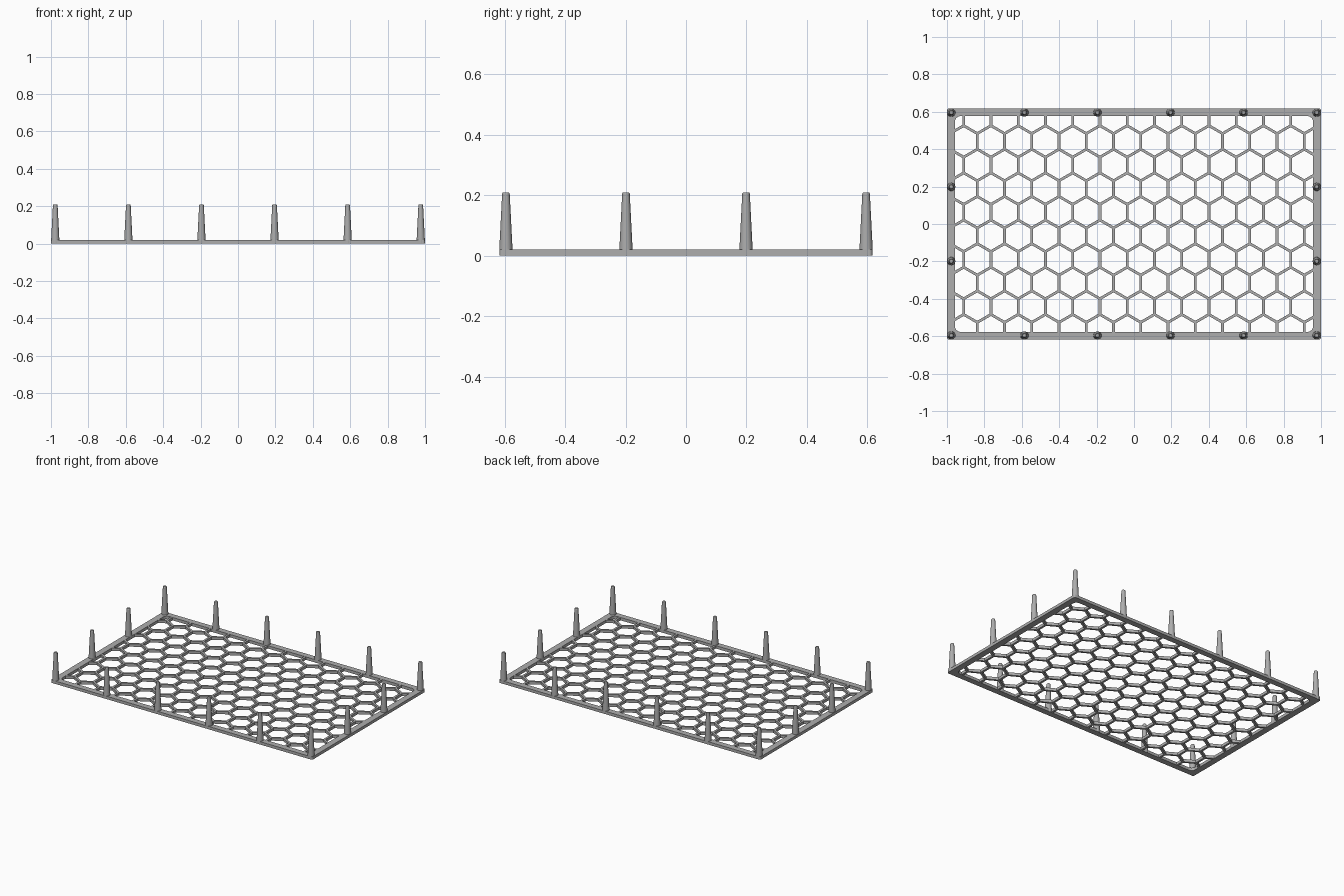
import bpy, bmesh, math
from mathutils import Vector

cube = bpy.data.objects.get("Cube")
if cube:
    bpy.data.objects.remove(cube, do_unlink=True)

# Overall dimensions
HALF_X, HALF_Y, THICK = 1.0, 0.617, 0.02
IN_X, IN_Y = 0.957, 0.577
PITCH = 0.1457
STRUT = 0.0145
PEG_X, PEG_Y, PEG_TOP = 0.977, 0.596, 0.21

grey = bpy.data.materials.new("plain grey")
grey.use_nodes = True
color = (0.42, 0.42, 0.42, 1)
grey.diffuse_color = color
grey.node_tree.nodes["Principled BSDF"].inputs["Base Color"].default_value = color


def make_object(name, bm):
    bmesh.ops.recalc_face_normals(bm, faces=bm.faces[:])
    mesh = bpy.data.meshes.new(name)
    bm.to_mesh(mesh)
    bm.free()
    mesh.materials.append(grey)
    obj = bpy.data.objects.new(name, mesh)
    bpy.context.collection.objects.link(obj)
    return obj


def thicken(bm, height):
    result = bmesh.ops.extrude_face_region(bm, geom=bm.faces[:], use_keep_orig=True)
    moved = [g for g in result["geom"] if isinstance(g, bmesh.types.BMVert)]
    bmesh.ops.translate(bm, verts=moved, vec=(0, 0, height))


def rounded_rectangle(hx, hy, radius, steps=6):
    points = []
    for i, (sx, sy) in enumerate([(1, 1), (-1, 1), (-1, -1), (1, -1)]):
        for k in range(steps + 1):
            a = math.pi / 2 * (i + k / steps)
            points.append((sx * (hx - radius) + radius * math.cos(a),
                           sy * (hy - radius) + radius * math.sin(a), 0))
    return points


def ring_faces(bm, outer_points, inner_points):
    outer = [bm.verts.new(p) for p in outer_points]
    inner = [bm.verts.new(p) for p in inner_points]
    n = len(outer)
    for i in range(n):
        j = (i + 1) % n
        bm.faces.new((outer[i], outer[j], inner[j], inner[i]))


# Rectangular border
bm = bmesh.new()
ring_faces(bm, rounded_rectangle(HALF_X, HALF_Y, 0.01),
           rounded_rectangle(IN_X, IN_Y, 0.03))
thicken(bm, THICK)
make_object("border_frame", bm)

# Honeycomb lattice, trimmed just inside the border
bm = bmesh.new()
radius = PITCH / math.sqrt(3)
inner_radius = (PITCH - STRUT) / math.sqrt(3)


def hexagon(cx, cy, r):
    return [(cx + r * math.sin(k * math.pi / 3),
             cy + r * math.cos(k * math.pi / 3), 0) for k in range(6)]


for row in range(-1, 11):
    cy = (4.5 - row) * radius * 1.5
    shift = PITCH / 4 * (1 if row % 2 == 0 else -1)
    for col in range(-8, 9):
        cx = shift + col * PITCH
        ring_faces(bm, hexagon(cx, cy, radius), hexagon(cx, cy, inner_radius))
bmesh.ops.remove_doubles(bm, verts=bm.verts[:], dist=0.0005)
for normal, reach in [((1, 0, 0), IN_X), ((-1, 0, 0), IN_X),
                      ((0, 1, 0), IN_Y), ((0, -1, 0), IN_Y)]:
    bmesh.ops.bisect_plane(bm, geom=bm.verts[:] + bm.edges[:] + bm.faces[:],
                           plane_co=Vector(normal) * (reach + 0.005),
                           plane_no=normal, clear_outer=True)
thicken(bm, THICK - 0.001)
bmesh.ops.translate(bm, verts=bm.verts[:], vec=(0, 0, 0.0005))
make_object("honeycomb_lattice", bm)


# Tapered pegs around the border
def make_peg(name, x, y, sides=20):
    bm = bmesh.new()
    profile = [(0.022, 0.001), (0.022, THICK), (0.0125, PEG_TOP - 0.004), (0.0095, PEG_TOP)]
    rings = [[bm.verts.new((r * math.cos(2 * math.pi * k / sides),
                            r * math.sin(2 * math.pi * k / sides), z))
              for k in range(sides)] for r, z in profile]
    for low, high in zip(rings, rings[1:]):
        for k in range(sides):
            j = (k + 1) % sides
            bm.faces.new((low[k], low[j], high[j], high[k]))
    bm.faces.new(rings[0][::-1])
    bm.faces.new(rings[-1])
    peg = make_object(name, bm)
    peg.location = (x, y, 0)
    bpy.ops.object.select_all(action='DESELECT')
    peg.select_set(True)
    bpy.context.view_layer.objects.active = peg
    bpy.ops.object.shade_smooth_by_angle(angle=math.radians(30))


for side, sign in (("front", -1), ("back", 1)):
    for i in range(6):
        make_peg(f"{side}_peg_{i + 1}", PEG_X * (i / 2.5 - 1), sign * PEG_Y)
for side, sign in (("right", -1), ("left", 1)):
    for i in (1, 2):
        make_peg(f"{side}_peg_{i}", sign * PEG_X, PEG_Y * (i / 1.5 - 1))
